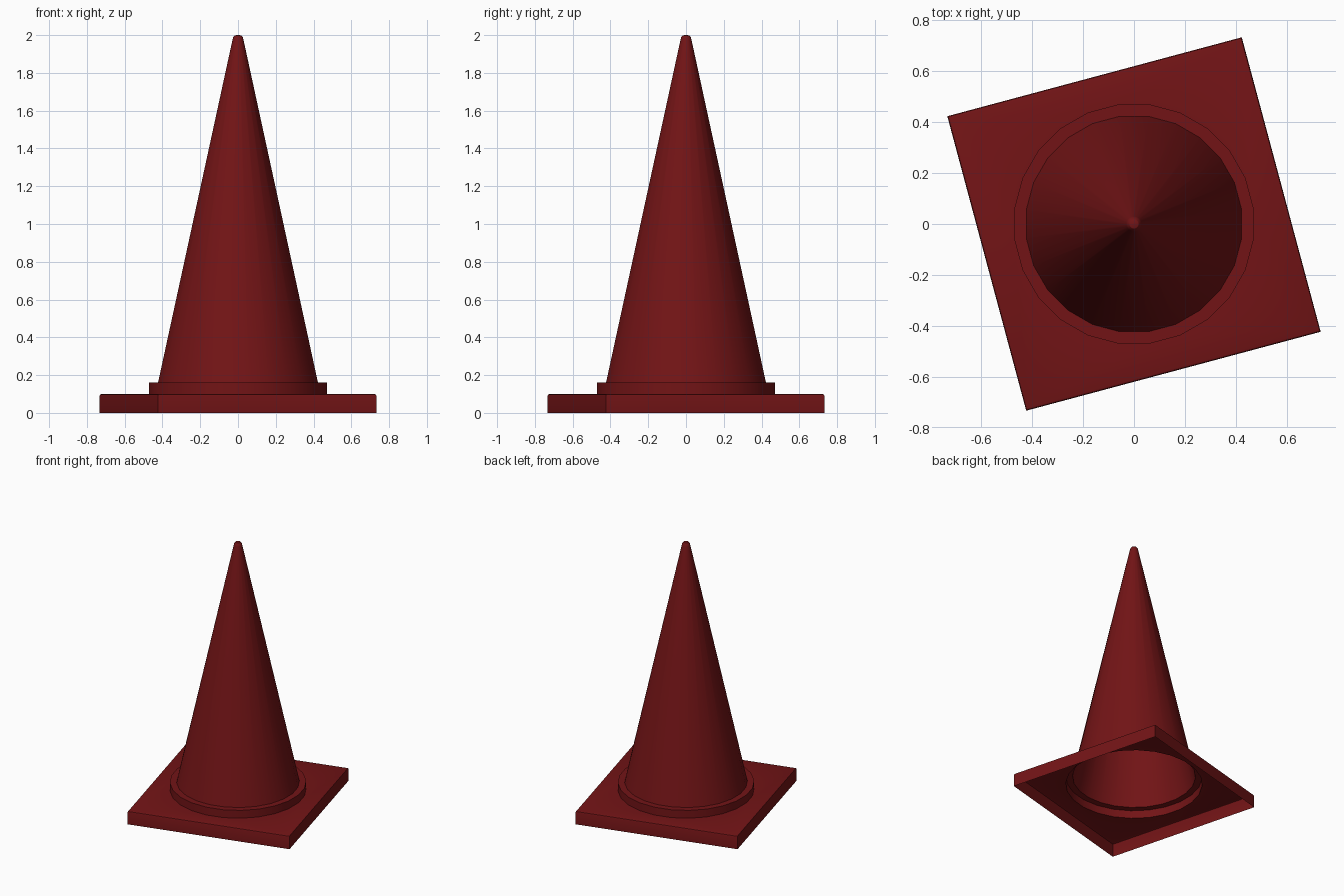
import bpy, bmesh, math
from mathutils import Matrix

SIDES = 24
COLLAR_RADIUS = 0.474
CONE_RADIUS = 0.427
BASE_TOP = 0.1
COLLAR_TOP = 0.16

cube = bpy.data.objects.get("Cube")
if cube:
    bpy.data.objects.remove(cube, do_unlink=True)

red = bpy.data.materials.new("dark_red")
red.use_nodes = True
colour = (0.17, 0.007, 0.008, 1)
red.diffuse_color = colour
red.node_tree.nodes["Principled BSDF"].inputs["Base Color"].default_value = colour


def add_object(name, bm):
    bmesh.ops.recalc_face_normals(bm, faces=bm.faces)
    mesh = bpy.data.meshes.new(name)
    bm.to_mesh(mesh)
    bm.free()
    mesh.materials.append(red)
    obj = bpy.data.objects.new(name, mesh)
    bpy.context.collection.objects.link(obj)
    bpy.ops.object.select_all(action='DESELECT')
    obj.select_set(True)
    bpy.context.view_layer.objects.active = obj
    bpy.ops.object.shade_smooth_by_angle(angle=math.radians(30))
    return obj


def add_ring(bm, r, z):
    """Circle of vertices with a flat side facing each axis."""
    angles = [math.tau * (i + 0.5) / SIDES for i in range(SIDES)]
    return [bm.verts.new((r * math.cos(a), r * math.sin(a), z)) for a in angles]


def turned_shell(name, profile, capped=False):
    """Thin shell of revolution through (radius, height) points."""
    bm = bmesh.new()
    rings = [add_ring(bm, r, z) for r, z in profile]
    for low, high in zip(rings, rings[1:]):
        for i in range(SIDES):
            j = (i + 1) % SIDES
            bm.faces.new((low[i], low[j], high[j], high[i]))
    if capped:
        bm.faces.new(rings[-1])
    return add_object(name, bm)


# Square foot: a hollow tray, open below, with a softened upper rim
bm = bmesh.new()
bmesh.ops.create_cube(bm, size=1)
bmesh.ops.scale(bm, vec=(1.198, 1.198, BASE_TOP), verts=bm.verts)
bmesh.ops.translate(bm, vec=(0, 0, BASE_TOP / 2), verts=bm.verts)
bmesh.ops.rotate(bm, matrix=Matrix.Rotation(math.radians(15), 3, 'Z'), verts=bm.verts)
rim = [e for e in bm.edges if all(v.co.z > BASE_TOP / 2 for v in e.verts)]
bmesh.ops.bevel(bm, geom=rim, offset=0.01, segments=2, profile=0.5, affect='EDGES')
bm.normal_update()
flat = [f for f in bm.faces if abs(f.normal.z) > 0.99]
top = max(flat, key=lambda f: f.calc_center_median().z)
outline = list(top.edges)
bmesh.ops.delete(bm, geom=flat, context='FACES_ONLY')

# Round opening in the top of the foot, where the hollow cone begins
hole = add_ring(bm, COLLAR_RADIUS, BASE_TOP)
outline += [bm.edges.new((hole[i - 1], hole[i])) for i in range(SIDES)]
bmesh.ops.triangle_fill(bm, edges=outline, use_beauty=True, normal=(0, 0, 1))
add_object("square_base", bm)

# Collar: upright wall and flat ledge running in to the cone
turned_shell("collar", [(COLLAR_RADIUS, BASE_TOP), (COLLAR_RADIUS, COLLAR_TOP),
                        (CONE_RADIUS, COLLAR_TOP)])

# Hollow tapered body with a rounded tip
turned_shell("cone_body", [(CONE_RADIUS, COLLAR_TOP), (0.03, 1.972), (0.026, 1.988),
                           (0.018, 1.997), (0.008, 2.0)], capped=True)
